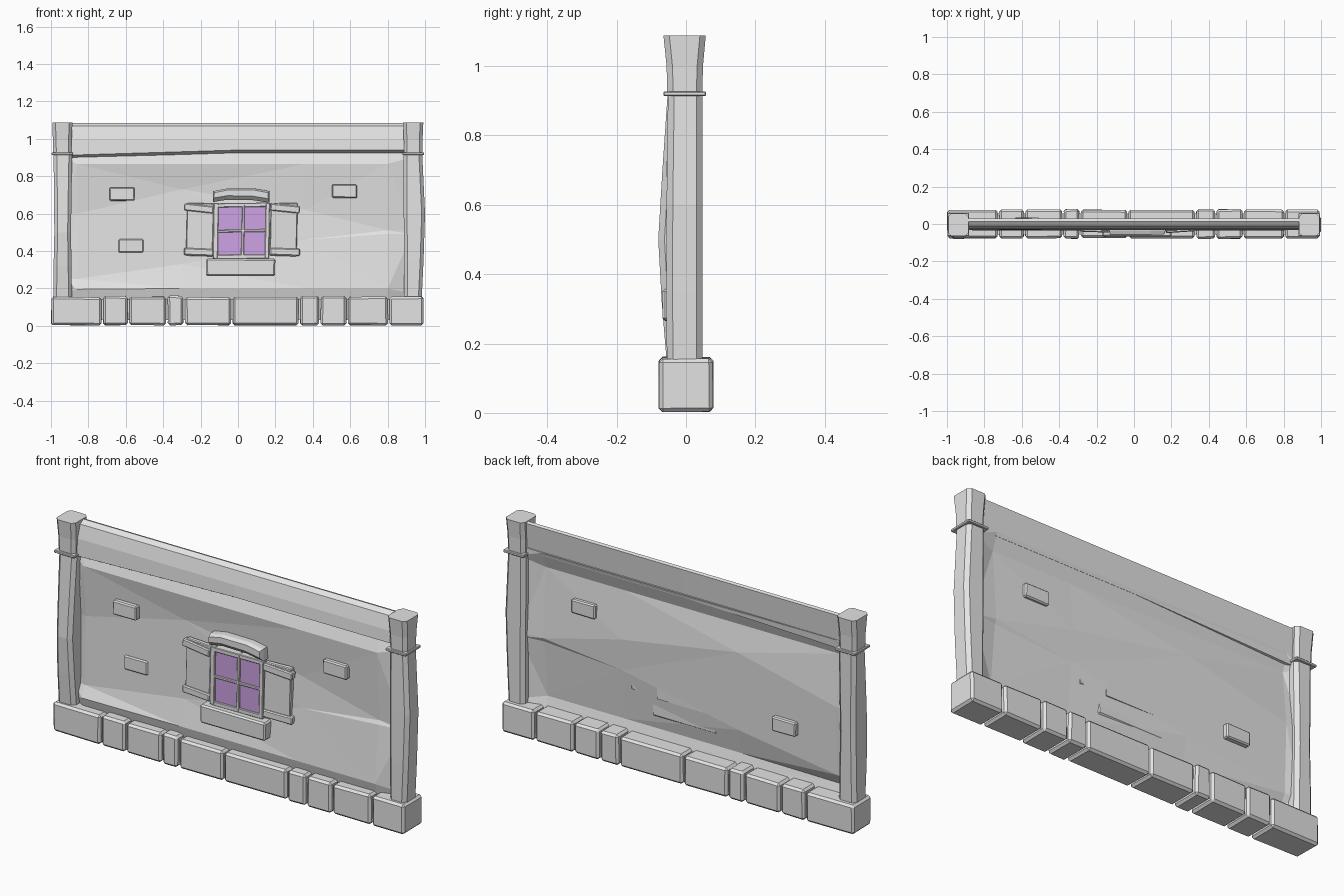
import bpy, bmesh, random
from math import radians
from mathutils import Vector, Matrix

random.seed(4)
cube = bpy.data.objects.get("Cube")
if cube:
    bpy.data.objects.remove(cube, do_unlink=True)


def material(name, rgb):
    m = bpy.data.materials.new(name)
    m.use_nodes = True
    m.diffuse_color = (*rgb, 1)
    for n in m.node_tree.nodes:
        if n.type == 'BSDF_PRINCIPLED':
            n.inputs["Base Color"].default_value = (*rgb, 1)
    return m


GREY = material("pale grey", (0.77, 0.77, 0.77))
PURPLE = material("lilac glass", (0.61, 0.36, 0.77))


def finish(name, bm, mat=GREY):
    bmesh.ops.recalc_face_normals(bm, faces=bm.faces)
    me = bpy.data.meshes.new(name)
    bm.to_mesh(me)
    bm.free()
    me.materials.append(mat)
    ob = bpy.data.objects.new(name, me)
    bpy.context.scene.collection.objects.link(ob)
    return ob


def block(name, x, y, z, bevel=0.006, jitter=0.0, tilt=0.0, turn=0.0, mat=GREY):
    """Box between ranges, optionally roughened, chamfered, tilted about y, turned about z."""
    bm = bmesh.new()
    bmesh.ops.create_cube(bm, size=1)
    mid = Vector([sum(r) / 2 for r in (x, y, z)])
    size = Vector([r[1] - r[0] for r in (x, y, z)])
    for v in bm.verts:
        rough = Vector([random.uniform(-jitter, 0) for _ in range(3)])
        v.co = Vector([c * (s + r) for c, s, r in zip(v.co, size, rough)])
    if bevel:
        bmesh.ops.bevel(bm, geom=bm.edges[:], offset=bevel, segments=1,
                        affect='EDGES')
    spin = Matrix.Rotation(radians(turn), 4, 'Z') @ Matrix.Rotation(radians(tilt), 4, 'Y')
    bmesh.ops.transform(bm, verts=bm.verts, matrix=Matrix.Translation(mid) @ spin)
    return finish(name, bm, mat)


def loft(name, outlines):
    """Skin a run of matching outlines and cap both ends."""
    bm = bmesh.new()
    rings = [[bm.verts.new(p) for p in outline] for outline in outlines]
    for a, b in zip(rings, rings[1:]):
        for i in range(len(a)):
            j = (i + 1) % len(a)
            bm.faces.new((a[i], a[j], b[j], b[i]))
    bm.faces.new(rings[0])
    bm.faces.new(rings[-1])
    return finish(name, bm)


def post(name, sections, c):
    """Stack of rectangles with cut corners, given as z, x0, x1, y0, y1."""
    loft(name, [[(x0 + c, y0, z), (x1 - c, y0, z), (x1, y0 + c, z), (x1, y1 - c, z),
                 (x1 - c, y1, z), (x0 + c, y1, z), (x0, y1 - c, z), (x0, y0 + c, z)]
                for z, x0, x1, y0, y1 in sections])


# Foundation stones, one row with narrow joints
joints = [-1.003, -0.725, -0.585, -0.38, -0.288, -0.033, 0.328, 0.438, 0.583, 0.805, 0.996]
for i, (a, b) in enumerate(zip(joints, joints[1:])):
    deep = random.uniform(0.075, 0.082)
    block(f"foundation_stone_{i + 1}", (a + 0.003, b - 0.003), (-deep, deep),
          (0.002, random.uniform(0.154, 0.163)), 0.011, 0.006)
block("foundation_core", (-0.96, 0.96), (-0.055, 0.055), (0.03, 0.14), 0)

# Thin wall sheet, hollow in the middle and folded along two uneven lines
xs = [-0.93, -0.86, -0.3, 0.36, 0.8, 0.93]
heights = [
    [0.95] * 6,
    [0.9, 0.865, 0.865, 0.865, 0.865, 0.9],
    [0.6, 0.6, 0.73, 0.62, 0.51, 0.51],
    [0.25, 0.25, 0.33, 0.46, 0.49, 0.49],
    [0.17, 0.195, 0.2, 0.2, 0.2, 0.17],
    [0.14] * 6]
depths = [0.014, -0.016, 0.008, -0.002, -0.03, -0.014]
bm = bmesh.new()
grid = []
for row, depth in zip(heights, depths):
    grid.append([bm.verts.new((x, 0.014 if c in (0, 5) else depth, z))
                 for c, (x, z) in enumerate(zip(xs, row))])
for upper, lower in zip(grid, grid[1:]):
    for c in range(5):
        bm.faces.new((upper[c], lower[c], lower[c + 1], upper[c + 1]))
bmesh.ops.triangulate(bm, faces=bm.faces[:])
wall = finish("wall_panel", bm)
solid = wall.modifiers.new("thickness", 'SOLIDIFY')
solid.thickness = 0.012
solid.offset = 0

# Leaning top beam, its lower edge sagging towards one end
profile = [(0.014, 1.085), (-0.01, 1.068), (-0.027, 1.0), (-0.032, 0.94),
           (-0.005, 0.925), (0.014, 0.93), (0.03, 1.08)]
loft("top_beam", [[(x, y, z - (sag if z < 0.95 else 0)) for y, z in profile]
                  for x, sag in ((-0.92, 0.028), (0, 0), (0.92, 0))])

# Corner posts with collars and flared caps
post("left_post", [(0.14, 0.888, 0.982, -0.055, 0.048), (0.35, 0.888, 0.992, -0.057, 0.048),
                   (0.6, 0.886, 1.0, -0.056, 0.048), (0.92, 0.885, 0.985, -0.052, 0.048)], 0.018)
post("right_post", [(0.14, -0.988, -0.888, -0.055, 0.048), (0.32, -0.986, -0.89, -0.07, 0.048),
                    (0.5, -0.982, -0.893, -0.08, 0.048), (0.7, -0.984, -0.89, -0.068, 0.048),
                    (0.92, -0.986, -0.886, -0.053, 0.048)], 0.018)
for side, x0, x1 in (("left", 0.883, 0.991), ("right", -0.993, -0.885)):
    block(side + "_collar", (x0 - 0.004, x1 + 0.004), (-0.065, 0.058), (0.913, 0.927), 0.003)
    post(side + "_cap", [(0.925, x0 + 0.005, x1 - 0.005, -0.054, 0.047),
                         (1.0, x0 + 0.003, x1 - 0.004, -0.056, 0.049),
                         (1.088, x0, x1, -0.065, 0.057)], 0.017)

# Exposed bricks, two of them passing right through
bricks = [(-0.62, 0.705, -0.036, 0.0), (0.57, 0.72, -0.036, 0.022), (-0.573, 0.428, -0.012, 0.034)]
for i, (x, z, front, back) in enumerate(bricks):
    block(f"brick_{i + 1}", (x - 0.068, x + 0.068), (front, back), (z - 0.037, z + 0.037), 0.006, 0.004)

# Window backing, panes and crossing bars
block("window_backing", (-0.125, 0.16), (-0.024, 0.004), (0.365, 0.655), 0)
for i, (x0, x1) in enumerate([(-0.107, 0.02), (0.033, 0.147)]):
    for j, (z0, z1) in enumerate([(0.38, 0.502), (0.514, 0.636)]):
        block(f"pane_{i}{j}", (x0, x1), (-0.031, -0.023), (z0, z1), 0, mat=PURPLE)
for i, (x0, x1) in enumerate([(-0.132, -0.106), (0.019, 0.034), (0.146, 0.168)]):
    block(f"upright_bar_{i}", (x0, x1), (-0.039, -0.01), (0.36, 0.658), 0.003, tilt=1)
for i, (z0, z1) in enumerate([(0.358, 0.381), (0.501, 0.515), (0.635, 0.657)]):
    block(f"cross_bar_{i}", (-0.125, 0.16), (-0.038, -0.01), (z0, z1), 0.003, tilt=-0.8)

# Window sill and arched lintel
block("window_sill", (-0.172, 0.2), (-0.07, -0.005), (0.264, 0.36), 0.008, 0.005)
arch = [(-0.135, 0.662), (-0.133, 0.72), (-0.06, 0.734), (0.09, 0.734),
        (0.168, 0.72), (0.169, 0.658), (0.08, 0.672), (-0.06, 0.674)]
loft("window_lintel", [[(x * 0.95, -0.056, z + (0.022 if z < 0.7 else -0.008)) for x, z in arch],
                       [(x, -0.035, z) for x, z in arch],
                       [(x, 0.004, z) for x, z in arch]])

# Open shutters with two straps each
for side, x0, x1, turn in (("right", -0.277, -0.13, -2), ("left", 0.17, 0.317, 4)):
    block(side + "_shutter", (x0, x1), (-0.034, -0.005), (0.372, 0.658), 0.004, 0.006, 1.5, turn)
    out0, out1 = (x0 - 0.013, x1) if side == "right" else (x0, x1 + 0.014)
    for level, z, tilt in (("lower", 0.395, 2), ("upper", 0.628, 6)):
        block(f"{side}_shutter_{level}_strap", (out0, out1), (-0.044, -0.008),
              (z - 0.02, z + 0.02), 0.005, 0.004, tilt, turn)
